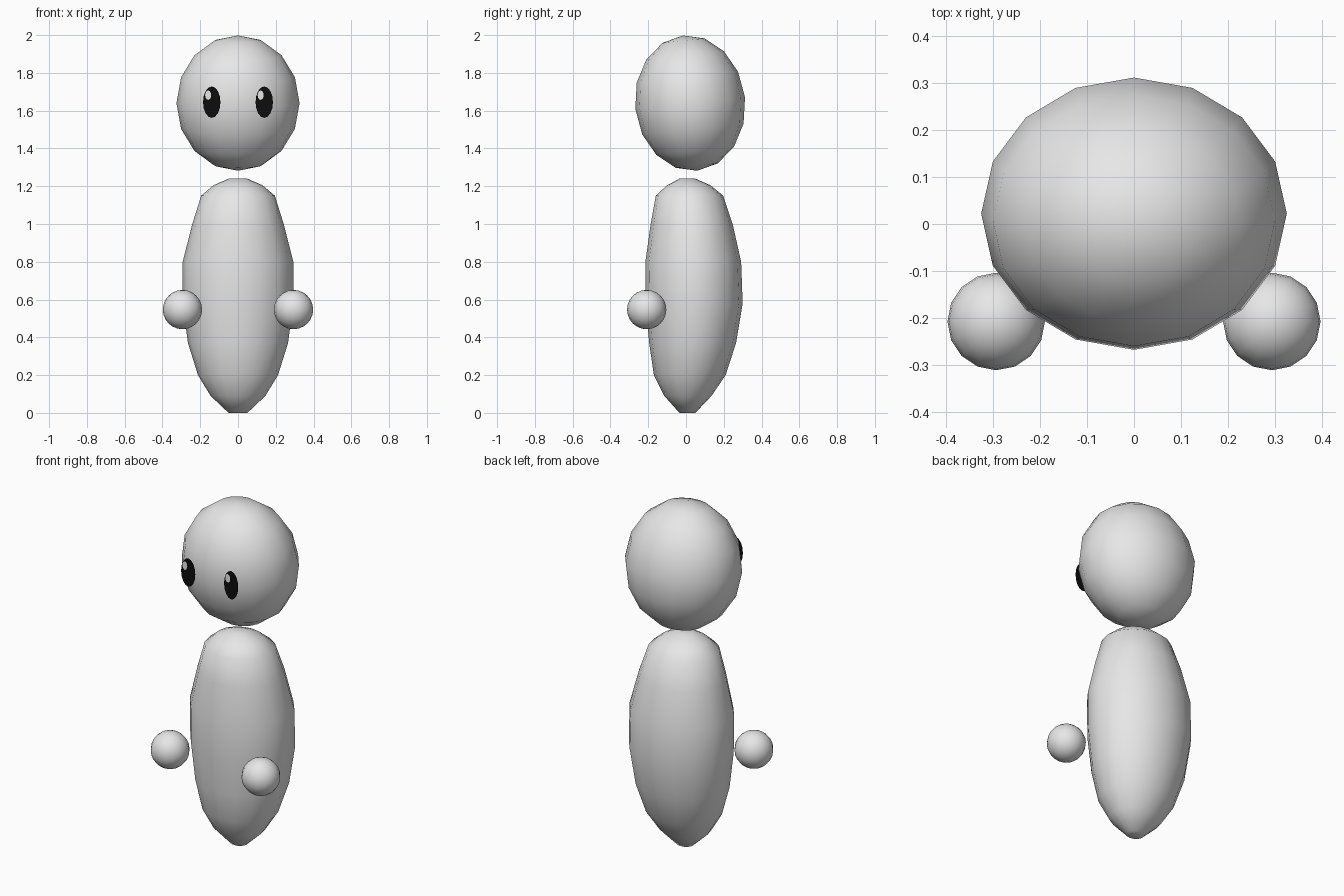
import bpy, bmesh, math

if "Cube" in bpy.data.objects:
    bpy.data.objects.remove(bpy.data.objects["Cube"])


def material(name, rgb):
    m = bpy.data.materials.new(name)
    m.diffuse_color = (*rgb, 1)
    m.use_nodes = True
    m.node_tree.nodes["Principled BSDF"].inputs["Base Color"].default_value = m.diffuse_color
    return m


GREY = material("light grey", (0.8, 0.8, 0.8))
BLACK = material("black", (0.004, 0.004, 0.004))


def finish(name, bm, mat):
    bmesh.ops.recalc_face_normals(bm, faces=bm.faces)
    mesh = bpy.data.meshes.new(name)
    bm.to_mesh(mesh)
    bm.free()
    mesh.materials.append(mat)
    obj = bpy.data.objects.new(name, mesh)
    bpy.context.collection.objects.link(obj)
    return obj


def ellipsoid(name, centre, radii, segments, rings, tilt=0):
    bm = bmesh.new()
    bmesh.ops.create_uvsphere(bm, u_segments=segments, v_segments=rings, radius=1)
    for f in bm.faces:
        f.smooth = True
    obj = finish(name, bm, GREY)
    obj.location, obj.scale, obj.rotation_euler.x = centre, radii, tilt
    return obj


def disc(name, centre, rx, rz, mat, sides=16):
    # flat oval plate facing the front
    bm = bmesh.new()
    ring = [bm.verts.new((rx * math.cos(2 * math.pi * i / sides), 0,
                          rz * math.sin(2 * math.pi * i / sides))) for i in range(sides)]
    bm.faces.new(ring)
    bm.normal_update()
    if bm.faces[:][0].normal.y > 0:
        bmesh.ops.reverse_faces(bm, faces=bm.faces[:])
    mesh = bpy.data.meshes.new(name)
    bm.to_mesh(mesh)
    bm.free()
    mesh.materials.append(mat)
    obj = bpy.data.objects.new(name, mesh)
    obj.location = centre
    bpy.context.collection.objects.link(obj)


# Head, tipped slightly forward
ellipsoid("head", (0, 0.022, 1.64), (0.326, 0.292, 0.36), 16, 8, math.radians(6))

# Body: height, half width, front y, back y
PROFILE = [(0.0, 0.05, -0.035, 0.05), (0.09, 0.145, -0.115, 0.135),
           (0.2, 0.212, -0.17, 0.21), (0.37, 0.265, -0.195, 0.265),
           (0.58, 0.293, -0.213, 0.3), (0.8, 0.293, -0.215, 0.292),
           (1.0, 0.242, -0.187, 0.247), (1.15, 0.195, -0.16, 0.197),
           (1.205, 0.13, -0.1, 0.13), (1.24, 0.05, -0.035, 0.05)]
bm = bmesh.new()
loops = []
for z, w, front, back in PROFILE:
    loops.append([bm.verts.new((w * math.cos(math.pi * i / 8),
                                (front + back) / 2 + (back - front) / 2 * math.sin(math.pi * i / 8),
                                z)) for i in range(16)])
for a, b in zip(loops, loops[1:]):
    for i in range(16):
        j = (i + 1) % 16
        bm.faces.new((a[i], a[j], b[j], b[i]))
bm.faces.new(loops[0])
bm.faces.new(loops[-1])
for f in bm.faces:
    f.smooth = True
finish("body", bm, GREY)

# Hands, eyes and eye highlights on both sides
for side, s in (("left", -1), ("right", 1)):
    ellipsoid(side + "_hand", (s * 0.294, -0.208, 0.547), (0.104, 0.104, 0.104), 16, 12)
    disc(side + "_eye", (s * 0.139, -0.262, 1.645), 0.046, 0.083, BLACK)
    disc(side + "_eye_highlight", (s * 0.139 - 0.019, -0.266, 1.682), 0.016, 0.025, GREY, 12)
